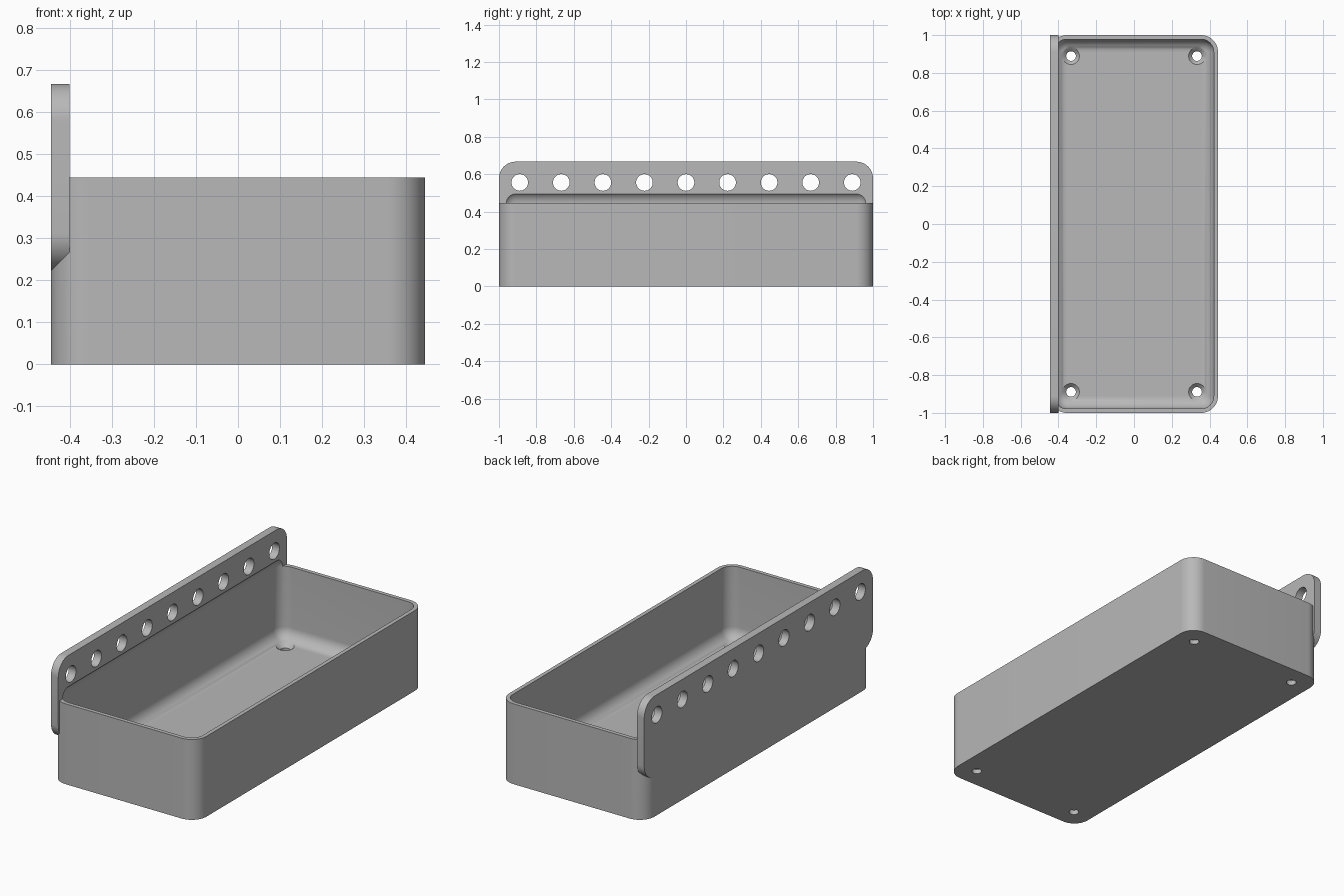
import bpy
import bmesh
import math
from mathutils import Matrix, Vector

cube = bpy.data.objects.get("Cube")
if cube:
    bpy.data.objects.remove(cube, do_unlink=True)

U = 2 / 90                      # module: the tray is 90 modules long
LENGTH, WIDTH, HEIGHT = 90 * U, 40 * U, 20 * U
WALL, FLOOR, PLATE = U, 2 * U, 2 * U
CORNER, FILLET = 4 * U, 3 * U

grey = bpy.data.materials.new("grey plastic")
grey.use_nodes = True
colour = (0.48, 0.48, 0.48, 1)
grey.diffuse_color = colour
grey.node_tree.nodes["Principled BSDF"].inputs["Base Color"].default_value = colour


def make_object(name, bm):
    bmesh.ops.recalc_face_normals(bm, faces=bm.faces)
    mesh = bpy.data.meshes.new(name)
    bm.to_mesh(mesh)
    bm.free()
    mesh.materials.append(grey)
    obj = bpy.data.objects.new(name, mesh)
    bpy.context.collection.objects.link(obj)
    return obj


def rounded_box(name, low, high, radius, axis=None, segments=12):
    """Box with rounded edges: all of them, or only those along one axis."""
    low, high = Vector(low), Vector(high)
    bm = bmesh.new()
    bmesh.ops.create_cube(bm, size=1)
    for v in bm.verts:
        v.co = (low + high) / 2 + v.co * (high - low)
    edges = [e for e in bm.edges if axis is None
             or abs((e.verts[0].co - e.verts[1].co)[axis]) > 1e-4]
    bmesh.ops.bevel(bm, geom=edges, offset=radius, segments=segments,
                    profile=0.5, affect='EDGES')
    return make_object(name, bm)


def cone(bm, r1, r2, depth, matrix):
    bmesh.ops.create_cone(bm, cap_ends=True, segments=40, radius1=r1,
                          radius2=r2, depth=depth, matrix=matrix)


def combine(target, tool, operation):
    mod = target.modifiers.new(operation.title(), 'BOOLEAN')
    mod.operation, mod.object, mod.solver = operation, tool, 'EXACT'
    mesh = bpy.data.meshes.new_from_object(
        target.evaluated_get(bpy.context.evaluated_depsgraph_get()))
    target.modifiers.clear()
    target.data = mesh
    bpy.data.objects.remove(tool, do_unlink=True)


# Tray body with upright rounded corners, and the hanging plate on its side
x, y = WIDTH / 2, LENGTH / 2
tray = rounded_box("tray", (-x, -y, 0), (x, y, HEIGHT), CORNER, axis=2)
plate = rounded_box("hanging_plate", (-x, -y, HEIGHT / 2),
                    (-x + PLATE, y, HEIGHT * 1.5), CORNER, axis=0)
combine(tray, plate, 'UNION')

# Hollow with filleted edges, reaching up into the plate
hollow = rounded_box("hollow_cutter", (-x + WALL, -y + WALL, FLOOR),
                     (x - WALL, y - WALL, HEIGHT + FILLET), FILLET)
combine(tray, hollow, 'DIFFERENCE')

# Row of round holes through the plate
bm = bmesh.new()
for i in range(-4, 5):
    place = Matrix.Translation((-x + PLATE / 2, i * 10 * U, HEIGHT * 1.25))
    cone(bm, 2 * U, 2 * U, 4 * PLATE, place @ Matrix.Rotation(math.pi / 2, 4, 'Y'))
combine(tray, make_object("plate_hole_cutter", bm), 'DIFFERENCE')

# Countersunk screw holes in the floor: straight bores, then the sinks
bores, sinks = bmesh.new(), bmesh.new()
for sx in (-1, 1):
    for sy in (-1, 1):
        px, py = sx * (x - 5 * U), sy * (y - 5 * U)
        cone(bores, 1.15 * U, 1.15 * U, 4 * FLOOR, Matrix.Translation((px, py, FLOOR)))
        cone(sinks, U, 3 * U, 2 * U, Matrix.Translation((px, py, FLOOR)))
combine(tray, make_object("bore_cutter", bores), 'DIFFERENCE')
combine(tray, make_object("sink_cutter", sinks), 'DIFFERENCE')

# Smooth shading on the fillets, sharp at the rims
for obj in bpy.context.selected_objects:
    obj.select_set(False)
tray.select_set(True)
bpy.context.view_layer.objects.active = tray
bpy.ops.object.shade_smooth_by_angle(angle=math.radians(30))
